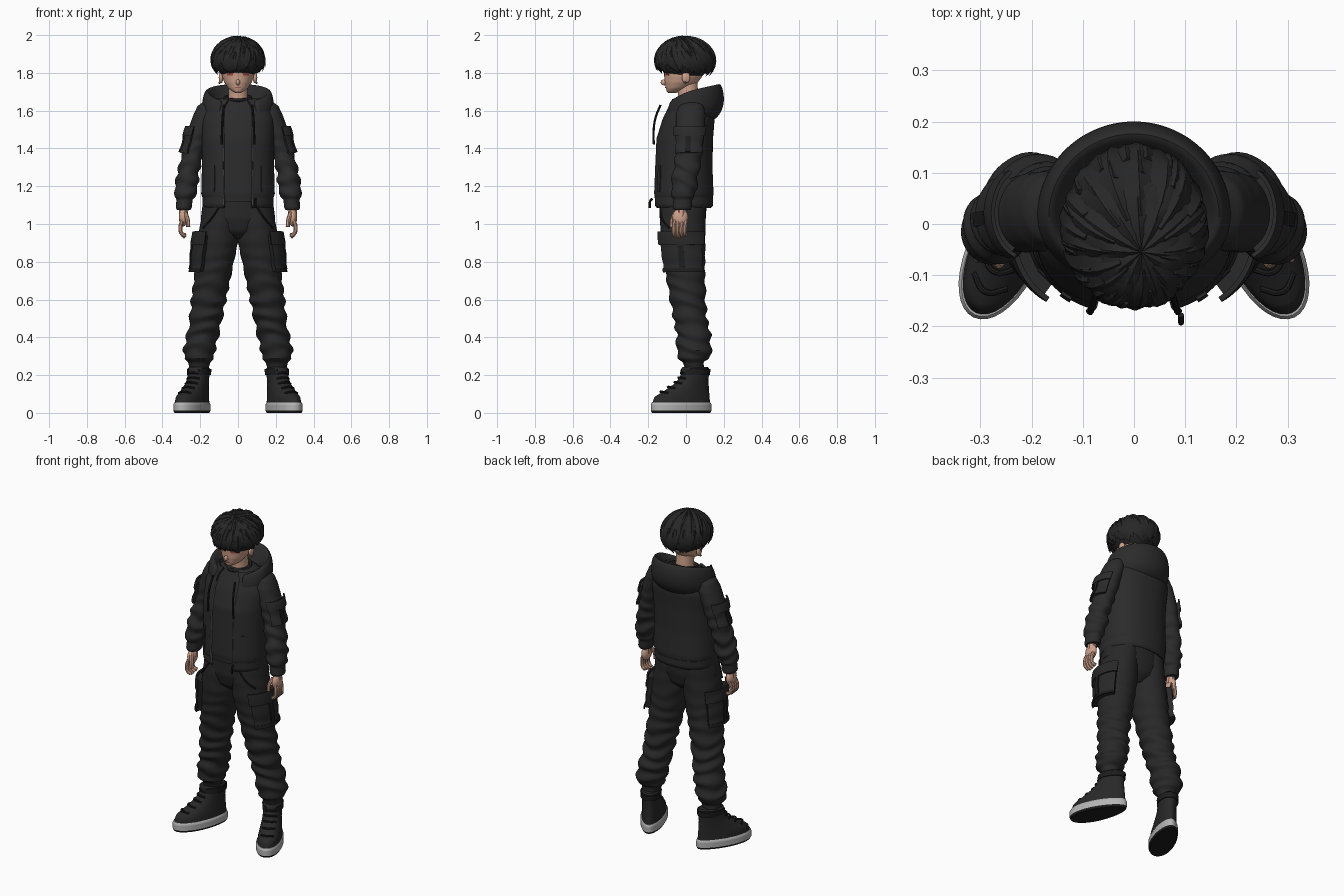
import bpy, bmesh, random
from math import sin, cos, pi, radians
from mathutils import Matrix, Vector

if "Cube" in bpy.data.objects:
    bpy.data.objects.remove(bpy.data.objects["Cube"])
random.seed(4)


def material(name, r, g, b):
    m = bpy.data.materials.new(name)
    m.use_nodes = True
    m.diffuse_color = (r, g, b, 1)
    bsdf = m.node_tree.nodes["Principled BSDF"]
    bsdf.inputs["Base Color"].default_value = (r, g, b, 1)
    bsdf.inputs["Roughness"].default_value = 0.8
    return m


jacket = material("jacket charcoal", .024, .024, .024)
pants = material("trouser charcoal", .021, .021, .021)
hair = material("hair black", .02, .02, .021)
trim = material("trim black", .012, .012, .012)
skin = material("skin", .62, .36, .26)
white = material("sole grey", .46, .46, .46)
metal = material("zip metal", .1, .1, .1)
red = material("eye red", .35, .06, .05)
lips = material("lip brown", .33, .14, .1)


def finish(ob, mat, mirror=False, thick=0, subsurf=0):
    """Add modifiers, apply them and smooth the shading."""
    bpy.context.collection.objects.link(ob)
    ob.data.materials.append(mat)
    if thick:
        mod = ob.modifiers.new("thickness", 'SOLIDIFY')
        mod.thickness, mod.offset = thick, 1
    if subsurf:
        ob.modifiers.new("smooth", 'SUBSURF').levels = subsurf
    if mirror:
        mod = ob.modifiers.new("mirror", 'MIRROR')
        mod.use_mirror_merge = False
    bpy.ops.object.select_all(action='DESELECT')
    ob.select_set(True)
    bpy.context.view_layer.objects.active = ob
    bpy.ops.object.convert(target='MESH')
    bpy.ops.object.shade_smooth_by_angle(angle=radians(40))


def from_bmesh(name, bm, mat, **opts):
    me = bpy.data.meshes.new(name)
    bm.to_mesh(me)
    bm.free()
    finish(bpy.data.objects.new(name, me), mat, **opts)


def section(keys, z):
    """Interpolate the cross-section (cx, cy, rx, ry, fold) at height z."""
    for a, b in zip(keys, keys[1:]):
        if z <= b[0]:
            break
    t = min(1, max(0, (z - a[0]) / (b[0] - a[0])))
    return [p + (q - p) * t for p, q in zip(a[1:], b[1:])]


def tube(name, keys, mat, z=None, arc=None, off=0, sq=1, toe=0, n=40, segs=40,
         xf=Matrix(), **opts):
    """Loft ellipses upwards; an arc makes an open panel following the body."""
    keys = [k if len(k) == 6 else k + (0,) for k in keys]
    lo, hi = z or (keys[0][0], keys[-1][0])
    a0, a1 = [radians(d) for d in arc or (0, 360)]
    bm, rings = bmesh.new(), []
    for i in range(n + 1):
        h = lo + (hi - lo) * i / n
        cx, cy, rx, ry, fold = section(keys, h)
        ring = []
        for j in range(segs + (1 if arc else 0)):
            a = a0 + (a1 - a0) * j / segs
            c, s = [abs(v) ** sq * (1 if v > 0 else -1) for v in (cos(a), sin(a))]
            d = off + fold * sin(78 * h + 1.6 * sin(a) + sin(2 * a + 20 * h))
            p = Vector((cx + (rx + d) * c * (1 - toe * s), cy + (ry + d) * s, h))
            ring.append(bm.verts.new(xf @ p))
        rings.append(ring)
    for r, q in zip(rings, rings[1:]):
        for j in range(segs):
            k = (j + 1) % len(r)
            bm.faces.new((r[j], r[k], q[k], q[j]))
    if not arc:
        bm.faces.new(rings[0][::-1])
        bm.faces.new(rings[-1])
    from_bmesh(name, bm, mat, **opts)


def ball(name, center, size, mat, **opts):
    bm = bmesh.new()
    bmesh.ops.create_uvsphere(bm, u_segments=24, v_segments=14, radius=1)
    bm.transform(Matrix.Translation(center) @ Matrix.Diagonal((*size, 1)))
    from_bmesh(name, bm, mat, **opts)


def cord(name, points, radius, mat, xf=Matrix(), cyclic=False, mirror=True):
    cu = bpy.data.curves.new(name, 'CURVE')
    cu.dimensions, cu.bevel_depth, cu.bevel_resolution = '3D', radius, 2
    cu.resolution_u, cu.use_fill_caps = 5, True
    sp = cu.splines.new('BEZIER')
    sp.bezier_points.add(len(points) - 1)
    sp.use_cyclic_u = cyclic
    for bp, p in zip(sp.bezier_points, points):
        bp.co = xf @ Vector(p)
        bp.handle_left_type = bp.handle_right_type = 'AUTO'
    finish(bpy.data.objects.new(name, cu), mat, mirror=mirror)


# Shoes: built pointing forward, then turned outward
foot = Matrix.Translation((.24, -.025, 0)) @ Matrix.Rotation(radians(25), 4, 'Z')
sole = [(0, 0, 0, .066, .168), (.012, 0, 0, .072, .174), (.046, 0, 0, .072, .174),
        (.056, 0, 0, .066, .168)]
upper = [(.05, 0, 0, .066, .166), (.085, 0, .005, .063, .158), (.12, 0, .035, .057, .125),
         (.16, 0, .065, .052, .092), (.2, 0, .08, .052, .078), (.235, 0, .083, .054, .077),
         (.243, 0, .083, .046, .07)]
tube("shoe_tread", sole, trim, z=(0, .012), toe=.14, n=2, xf=foot, mirror=True)
tube("shoe_sole", sole, white, z=(.012, .056), toe=.14, n=8, xf=foot, mirror=True)
tube("shoe_upper", upper, pants, toe=.12, n=24, xf=foot, mirror=True)
tube("shoe_collar", upper, trim, z=(.2, .232), arc=(-60, 240), n=4, xf=foot,
     thick=.006, mirror=True)
for i in range(5):
    h = .105 + .025 * i
    _, cy, _, ry, _ = section([k + (0,) for k in upper], h)
    cord("shoe_lace", [(-.036, cy - ry + .022, h), (0, cy - ry - .002, h + .008),
                       (.036, cy - ry + .022, h)], .006, trim, foot)

# Trousers with gathered lower legs and cargo pockets
leg = [(.215, .207, .045, .048, .048, 0), (.27, .205, .04, .058, .055, .002),
       (.285, .205, .04, .076, .082, .003), (.33, .205, .042, .084, .092, .007),
       (.42, .185, .04, .084, .09, .007), (.5, .17, .022, .085, .088, .007),
       (.6, .155, .01, .092, .094, .006), (.75, .13, -.005, .098, .105, .003),
       (.9, .108, -.015, .107, .117, .001), (1, .098, -.017, .102, .12, .001),
       (1.12, .09, -.015, .09, .12, 0)]
tube("trouser_leg", leg, pants, n=110, mirror=True)
tube("trouser_seat", [(.92, 0, -.012, .03, .06), (.96, 0, -.015, .13, .105),
                      (1.03, 0, -.017, .197, .122), (1.12, 0, -.015, .185, .125)],
     pants, n=16)
tube("cargo_pocket", leg, pants, z=(.75, .94), arc=(-58, 45), n=16, thick=.028, mirror=True)
tube("cargo_flap", leg, pants, z=(.89, .96), arc=(-61, 48), off=.026, n=8, thick=.01, mirror=True)
tube("cargo_strap", leg, trim, z=(.76, .91), arc=(-12, 0), off=.026, n=8, segs=4,
     thick=.009, mirror=True)
tube("cargo_base_band", leg, trim, z=(.745, .765), arc=(-58, 45), off=.026, n=3,
     thick=.006, mirror=True)
cord("front_pocket_seam", [(.1, -.136, 1.09), (.14, -.128, 1.03), (.185, -.09, .98)], .005, trim)

# Open jacket over a shirt
torso = [(1.09, 0, -.015, .165, .135), (1.1, 0, -.015, .172, .143), (1.14, 0, -.015, .172, .143),
         (1.155, 0, -.015, .182, .148), (1.3, 0, -.015, .178, .142), (1.45, 0, -.01, .18, .14),
         (1.55, 0, .01, .185, .128), (1.62, 0, .02, .165, .105), (1.67, 0, .015, .09, .075)]
opening = (-69, 249)
tube("shirt", torso, jacket, z=(1.12, 1.665), off=-.005, sq=.85, segs=60)
tube("jacket_body", torso, jacket, z=(1.09, 1.655), arc=opening, sq=.85, segs=64, thick=.013)
tube("jacket_hem", torso, jacket, z=(1.09, 1.14), arc=opening, off=.011, sq=.85, n=6,
     segs=64, thick=.005)
for start in (-70, 249):
    tube("zip_edge", torso, metal, z=(1.1, 1.58), arc=(start, start + 1), sq=.85, n=30,
         segs=2, thick=.014)
tube("hand_pocket_welt", torso, jacket, z=(1.17, 1.31), arc=(-54, -46), off=.01, sq=.85,
     n=10, segs=4, thick=.008, mirror=True)
cord("zip_pull", [(.092, -.178, 1.135), (.092, -.19, 1.12), (.092, -.192, 1.085)], .006, trim,
     mirror=False)
ring = [(.068 * cos(a), .005 + .066 * sin(a), 1.667 + .012 * sin(a))
        for a in (i * pi / 6 for i in range(12))]
cord("shirt_collar", ring, .01, jacket, cyclic=True, mirror=False)

# Sleeves with arm pockets
arm = [(1.075, .287, -.02, .036, .044, 0), (1.085, .287, -.02, .042, .05, 0),
       (1.13, .283, -.017, .043, .05, 0), (1.145, .28, -.015, .054, .06, .003),
       (1.2, .273, -.01, .062, .068, .006), (1.28, .262, 0, .056, .068, .006),
       (1.33, .25, .01, .058, .07, .005), (1.4, .23, .018, .056, .07, .003),
       (1.5, .203, .022, .062, .077, .001), (1.58, .175, .025, .06, .078, 0),
       (1.625, .16, .028, .054, .066, 0), (1.66, .14, .03, .025, .035, 0)]
tube("sleeve", arm, jacket, n=90, mirror=True)
tube("arm_pocket", arm, jacket, z=(1.375, 1.5), arc=(-62, 55), n=14, thick=.014, mirror=True)
tube("arm_flap", arm, jacket, z=(1.465, 1.515), arc=(-65, 58), off=.013, n=6, thick=.008,
     mirror=True)
tube("arm_strap", arm, trim, z=(1.38, 1.48), arc=(-14, 4), off=.013, n=8, segs=4,
     thick=.007, mirror=True)

# Hood: a thick section swept round the neck from one front edge to the other
hood = [(.145, .125, -.13, 1.53, 1.54), (.183, .175, -.155, 1.57, 1.55),
        (.193, .205, -.155, 1.63, 1.58), (.187, .2, -.145, 1.71, 1.615),
        (.168, .178, -.125, 1.755, 1.635), (.145, .15, -.105, 1.715, 1.62),
        (.09, .08, -.085, 1.61, 1.57)]
bm, loops = bmesh.new(), []
for i in range(29):
    b = radians(-150 + 300 * i / 28)
    t = ((1 + cos(b)) / 2) ** .6
    loops.append([bm.verts.new((rx * sin(b), .015 + yb * max(cos(b), 0) - yf * min(cos(b), 0) - .015 * cos(b),
                                zf + (zb - zf) * t)) for rx, yb, yf, zb, zf in hood])
for p, q in zip(loops, loops[1:]):
    for j in range(len(p)):
        k = (j + 1) % len(p)
        bm.faces.new((p[j], q[j], q[k], p[k]))
bm.faces.new(loops[0])
bm.faces.new(loops[-1][::-1])
bmesh.ops.recalc_face_normals(bm, faces=bm.faces[:])
from_bmesh("hood", bm, jacket, subsurf=2)
cord("drawstring", [(.075, -.135, 1.63), (.082, -.162, 1.56), (.085, -.172, 1.48),
                    (.088, -.17, 1.42)], .006, trim)

# Hands
cord("wrist", [(.287, -.02, 1.1), (.289, -.026, 1.04)], .026, skin)
ball("palm", (.29, -.03, 1.035), (.023, .042, .048), skin, mirror=True)
for i in range(4):
    y = -.06 + .02 * i
    cord("finger", [(.296, y, 1.02), (.305, y - .005, .985), (.299, y - .005, .95),
                    (.28, y, .93 + .006 * abs(i - 1))], .0105, skin)
cord("thumb", [(.28, -.055, 1.06), (.266, -.074, 1.02), (.264, -.077, .985)], .0115, skin)

# Head and face
head = [(1.693, 0, -.075, .012, .018), (1.702, 0, -.066, .03, .036), (1.72, 0, -.045, .053, .062),
        (1.75, 0, -.025, .073, .088), (1.78, 0, -.015, .083, .1), (1.83, 0, -.01, .09, .11),
        (1.9, 0, -.005, .09, .11), (1.95, 0, 0, .05, .06)]
tube("head", head, skin, n=50)
tube("neck", [(1.6, 0, .015, .062, .06), (1.67, 0, .012, .051, .053), (1.76, 0, .005, .05, .055)],
     skin, n=10)
ball("nose", (0, -.115, 1.75), (.011, .019, .016), skin)
ball("ear", (.09, .0, 1.775), (.012, .022, .03), skin, mirror=True)
ball("ear_stud", (.098, -.004, 1.748), (.006, .006, .006), metal, mirror=True)
tube("mouth", head, lips, z=(1.721, 1.725), arc=(-105, -75), off=.001, n=2, segs=8, thick=.002)
tube("eye", head, red, z=(1.787, 1.8), arc=(-72, -48), off=.001, n=3, segs=8, thick=.002,
     mirror=True)
tube("lash", head, trim, z=(1.8, 1.805), arc=(-75, -45), off=.001, n=2, segs=8, thick=.004,
     mirror=True)

# Hair: a cap with layered pointed locks fanning from the crown
middle, radii = Vector((0, -.005, 1.87)), (.13, .148, .113)
ball("hair_cap", middle, [r * .97 for r in radii], hair)
crown = Vector((.1, -.3, .93)).normalized()
bm = bmesh.new()
for start, reach, count, flare in ((.0, 72, 11, .05), (.2, 98, 16, .09), (.4, 115, 20, .12),
                                   (.5, 124, 24, .08)):
    for i in range(count):
        az = 2 * pi * (i + random.uniform(-.25, .25)) / count
        back = max(0, cos(az))
        pol = radians(reach + random.uniform(-7, 5) + back * (12 if reach > 90 else 0))
        tip = Vector((sin(az) * sin(pol), cos(az) * sin(pol), cos(pol)))
        width, lift = random.uniform(.03, .042), flare * random.uniform(.6, 1.3)
        twist, prev = random.uniform(-.25, .25), None
        for s in range(8):
            t = s / 7
            d = crown.slerp(tip, start + (1 - start) * t)
            d = Matrix.Rotation(twist * t * t, 3, 'Z') @ d
            p = middle + Vector([c * r for c, r in zip(d, radii)]) * (1 + lift * t * t)
            side = d.cross(tip - crown).normalized()
            w = width * min(1, .35 + 1.5 * t) * (1 - t ** 3) + .001
            th = .014 * (1 - t * t) + .001
            ring = [bm.verts.new(v) for v in (p - side * w, p + d * th, p + side * w, p - d * th)]
            if prev:
                for j in range(4):
                    k = (j + 1) % 4
                    bm.faces.new((prev[j], prev[k], ring[k], ring[j]))
            else:
                bm.faces.new(ring)
            prev = ring
        bm.faces.new(prev[::-1])
bmesh.ops.recalc_face_normals(bm, faces=bm.faces[:])
from_bmesh("hair_locks", bm, hair)
